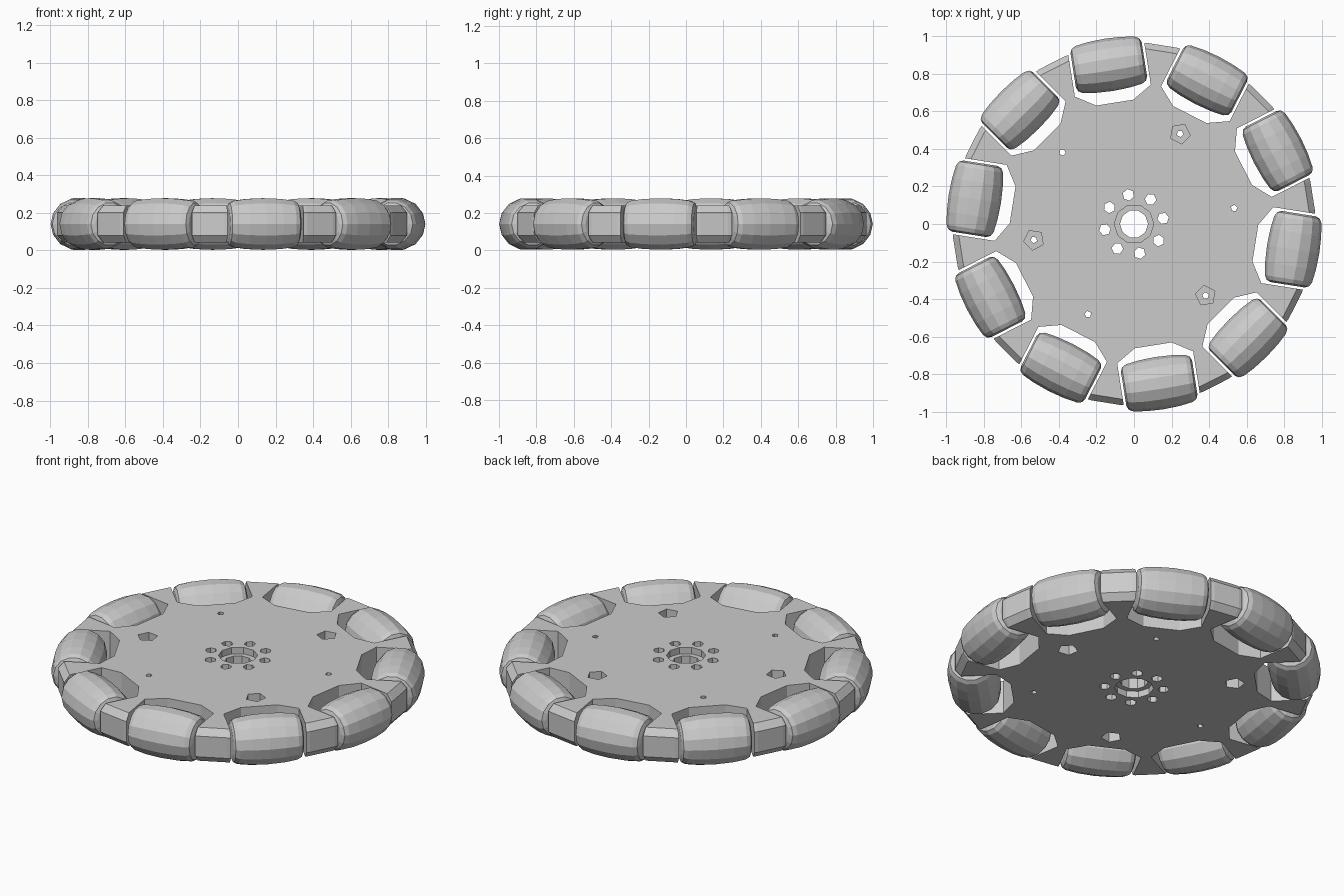
import bpy, bmesh
from math import radians, cos, sin, tau, pi
from mathutils import Matrix, Vector

if "Cube" in bpy.data.objects:
    bpy.data.objects.remove(bpy.data.objects["Cube"])

MID_Z = 0.141          # mid-plane of the wheel
ROLLERS = 10
START = 27             # angle of the first roller in degrees


def lathe(bm, profile, sides, matrix=Matrix(), phase=0.0):
    """Revolve (radius, height) points about local z and cap both ends."""
    rings = []
    for r, z in profile:
        rings.append([bm.verts.new(matrix @ Vector((r * cos(phase + tau * i / sides),
                                                    r * sin(phase + tau * i / sides), z)))
                      for i in range(sides)])
    for a, b in zip(rings, rings[1:]):
        for i in range(sides):
            j = (i + 1) % sides
            bm.faces.new((a[i], a[j], b[j], b[i]))
    bm.faces.new(rings[0][::-1])
    bm.faces.new(rings[-1])


def prism(bm, outline, z0, z1, matrix):
    low = [bm.verts.new(matrix @ Vector((x, y, z0))) for x, y in outline]
    high = [bm.verts.new(matrix @ Vector((x, y, z1))) for x, y in outline]
    bm.faces.new(low[::-1])
    bm.faces.new(high)
    for i in range(len(outline)):
        j = (i + 1) % len(outline)
        bm.faces.new((low[i], low[j], high[j], high[i]))


def finish(bm, name):
    bmesh.ops.recalc_face_normals(bm, faces=bm.faces)
    mesh = bpy.data.meshes.new(name)
    bm.to_mesh(mesh)
    bm.free()
    obj = bpy.data.objects.new(name, mesh)
    bpy.context.collection.objects.link(obj)
    return obj


def spin(deg):
    return Matrix.Rotation(radians(deg), 4, 'Z')


# Hub disc with softened rim, thinner than the rollers
bm = bmesh.new()
lathe(bm, [(0.935, 0.042), (0.967, 0.08), (0.967, 0.202), (0.935, 0.24)], 40, phase=radians(4.5))
disc = finish(bm, "hub_disc")

# Cutters: roller pockets, stepped bore, bolt circle, clamp screw holes
bm = bmesh.new()
pocket = [(0.655, -0.10), (0.655, 0.10), (0.72, 0.205), (1.1, 0.205), (1.1, -0.205), (0.72, -0.205)]
for k in range(ROLLERS):
    prism(bm, pocket, -0.2, 0.5, spin(START + 36 * k))

lathe(bm, [(0.105, -0.1), (0.105, 0.08), (0.075, 0.08), (0.075, 0.202),
           (0.105, 0.202), (0.105, 0.4)], 10)

for k in range(8):
    lathe(bm, [(0.031, -0.1), (0.031, 0.4)], 6,
          spin(11 + 45 * k) @ Matrix.Translation((0.158, 0, 0)))

flip = Matrix.Translation((0, 0, MID_Z)) @ Matrix.Rotation(pi, 4, 'X') @ Matrix.Translation((0, 0, -MID_Z))
screw = [(0.018, -0.1), (0.018, 0.17), (0.055, 0.17), (0.055, 0.4)]
for angle in (63, 189, 315):
    place = Matrix.Translation((0.54, 0, 0))
    lathe(bm, screw, 5, spin(angle) @ place)
    lathe(bm, screw, 5, spin(angle + 180) @ place @ flip)   # sunk from below
cutter = finish(bm, "pocket_and_hole_cutter")
cutter.hide_render = True

cut = disc.modifiers.new("cut", 'BOOLEAN')
cut.operation = 'DIFFERENCE'
cut.solver = 'EXACT'
cut.object = cutter
bpy.context.view_layer.objects.active = disc
bpy.ops.object.modifier_apply(modifier=cut.name)
bpy.data.objects.remove(cutter)

# Barrel rollers around the rim, axes along the tangent
half = [(0.092, 0.192), (0.114, 0.183), (0.127, 0.16), (0.137, 0.09)]
barrel = [(r, -z) for r, z in half] + [(0.141, 0)] + half[::-1]
for k in range(ROLLERS):
    bm = bmesh.new()
    lathe(bm, barrel, 14, spin(START + 36 * k) @ Matrix.Translation((0.859, 0, MID_Z))
          @ Matrix.Rotation(pi / 2, 4, 'X'))
    finish(bm, f"roller_{k + 1}")
